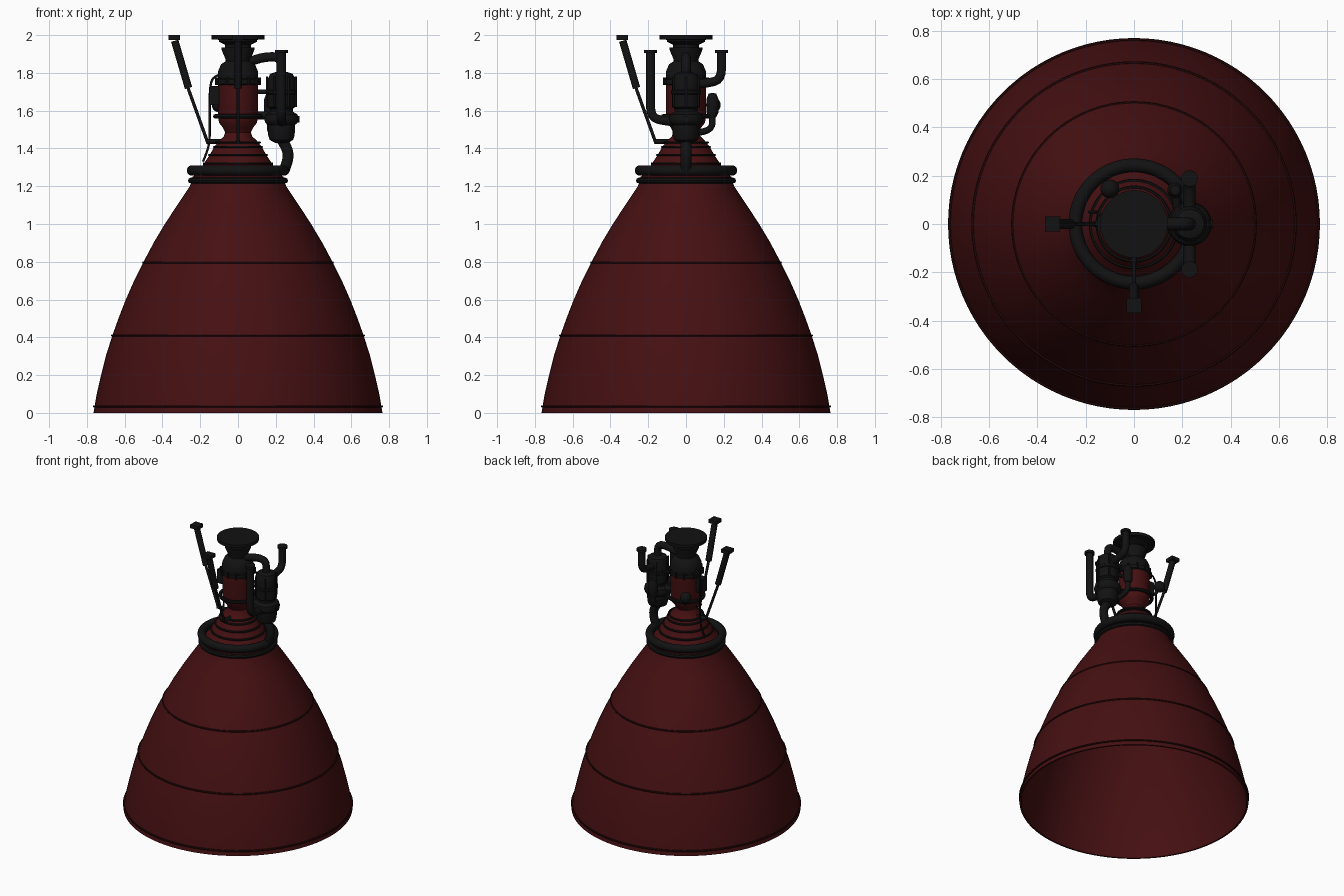
import bpy, bmesh, math
from mathutils import Vector

if "Cube" in bpy.data.objects:
    bpy.data.objects.remove(bpy.data.objects["Cube"])


def material(name, colour):
    m = bpy.data.materials.new(name)
    m.use_nodes = True
    m.diffuse_color = (*colour, 1)
    m.node_tree.nodes["Principled BSDF"].inputs["Base Color"].default_value = (*colour, 1)
    return m


RED = material("deep red", (0.06, 0.005, 0.006))
BLACK = material("soot black", (0.006, 0.006, 0.006))
MAROON = material("seam maroon", (0.022, 0.003, 0.003))


def finish(bm, name, mat, smooth=True):
    bmesh.ops.recalc_face_normals(bm, faces=bm.faces)
    mesh = bpy.data.meshes.new(name)
    bm.to_mesh(mesh)
    bm.free()
    mesh.materials.append(mat)
    ob = bpy.data.objects.new(name, mesh)
    bpy.context.collection.objects.link(ob)
    if smooth:
        bpy.ops.object.select_all(action='DESELECT')
        ob.select_set(True)
        bpy.context.view_layer.objects.active = ob
        bpy.ops.object.shade_smooth_by_angle(angle=math.radians(35))
    return ob


def lathe(name, profile, mat, centre=(0, 0), steps=64):
    """Spin (radius, height) points around a vertical axis."""
    bm = bmesh.new()
    verts = [bm.verts.new((r, 0, z)) for r, z in profile]
    edges = [bm.edges.new(pair) for pair in zip(verts, verts[1:])]
    bmesh.ops.spin(bm, geom=verts + edges, cent=(0, 0, 0), axis=(0, 0, 1),
                   angle=math.tau, steps=steps)
    bmesh.ops.remove_doubles(bm, verts=bm.verts, dist=0.0002)
    bmesh.ops.translate(bm, verts=bm.verts, vec=(*centre, 0))
    return finish(bm, name, mat)


def ring(name, radius, z, thick, mat, steps=64, sides=8, centre=(0, 0)):
    profile = [(radius + thick * math.cos(math.tau * i / sides),
                z + thick * math.sin(math.tau * i / sides)) for i in range(sides + 1)]
    return lathe(name, profile, mat, centre, steps)


def pipe(name, points, radius, mat=BLACK, bend=0.05):
    """Sweep a round tube along a path with rounded corners."""
    pts = [Vector(p) for p in points]
    path = [pts[0]]
    for a, b, c in zip(pts, pts[1:], pts[2:]):
        p = b + (a - b).normalized() * min(bend, (a - b).length / 2)
        q = b + (c - b).normalized() * min(bend, (c - b).length / 2)
        path += [p.lerp(b, t).lerp(b.lerp(q, t), t) for t in (0, .25, .5, .75, 1)]
    path.append(pts[-1])
    curve = bpy.data.curves.new(name, 'CURVE')
    curve.dimensions = '3D'
    curve.bevel_depth = radius
    curve.bevel_resolution = 3
    curve.use_fill_caps = True
    spline = curve.splines.new('POLY')
    spline.points.add(len(path) - 1)
    for sp, p in zip(spline.points, path):
        sp.co = (*p, 1)
    curve.materials.append(mat)
    ob = bpy.data.objects.new(name, curve)
    bpy.context.collection.objects.link(ob)
    return ob


def block(name, centre, size, mat=BLACK):
    bm = bmesh.new()
    bmesh.ops.create_cube(bm, size=1)
    bmesh.ops.scale(bm, verts=bm.verts, vec=size)
    bmesh.ops.translate(bm, verts=bm.verts, vec=centre)
    return finish(bm, name, mat, False)


def ball(name, centre, radius):
    bm = bmesh.new()
    bmesh.ops.create_uvsphere(bm, u_segments=20, v_segments=12, radius=radius)
    bmesh.ops.translate(bm, verts=bm.verts, vec=centre)
    return finish(bm, name, BLACK)


# Hollow bell nozzle and its seams
outer = [(.765, 0), (.748, .1), (.725, .2), (.697, .31), (.665, .41), (.633, .5),
         (.594, .6), (.55, .7), (.5, .8), (.447, .9), (.387, 1), (.322, 1.1), (.255, 1.2)]
inner = [(r - .012, z) for r, z in reversed(outer)]
lathe("bell_nozzle", outer + [(.24, 1.24), (.2, 1.24)] + inner + outer[:1], RED, steps=96)
for i, (r, z) in enumerate([(.763, .035), (.667, .41), (.502, .795)]):
    ring(f"bell_seam_{i}", r, z, .006, MAROON, steps=96, sides=6)

# Upper cone, throat and combustion chamber
lathe("chamber", [(.24, 1.2), (.24, 1.25), (.215, 1.27), (.18, 1.32), (.15, 1.365), (.125, 1.41),
                  (.1, 1.44), (.075, 1.465), (.068, 1.485), (.08, 1.51), (.1, 1.535),
                  (.105, 1.56), (.105, 1.77), (0, 1.77)], RED)
for i, (r, z) in enumerate([(.18, 1.32), (.152, 1.365), (.125, 1.408), (.115, 1.432)]):
    ring(f"cone_band_{i}", r, z, .007, BLACK, sides=6)

# Coolant manifolds
ring("manifold", .243, 1.283, .028, BLACK, sides=14)
ring("lower_manifold", .25, 1.23, .015, BLACK, sides=8)
ring("chamber_band", .12, 1.57, .012, BLACK)

# Injector dome, gimbal neck and mounting plate
lathe("injector_dome", [(.106, 1.735), (.116, 1.74), (.116, 1.765), (.107, 1.77), (.105, 1.81),
                        (.09, 1.845), (.065, 1.862), (.065, 1.87), (.088, 1.925), (.088, 1.935),
                        (.07, 1.935), (.07, 1.95), (.1, 1.965), (.1, 1.975), (.14, 1.978),
                        (.14, 2), (0, 2)], BLACK)
for i in range(12):
    a = math.tau * i / 12
    lathe(f"dome_bolt_{i}", [(0, 1.735), (.008, 1.735), (.008, 1.775), (0, 1.775)], BLACK,
          (.114 * math.cos(a), .114 * math.sin(a)), 8)

# Turbopump
PX = .23
lathe("turbopump", [(0, 1.425), (.035, 1.43), (.062, 1.445), (.07, 1.47), (.072, 1.525),
                    (.085, 1.535), (.092, 1.555), (.085, 1.58), (.06, 1.595), (.06, 1.61),
                    (.073, 1.62), (.073, 1.685), (.08, 1.69), (.08, 1.705), (.073, 1.71),
                    (.073, 1.765), (.06, 1.795), (.03, 1.805), (0, 1.805)], BLACK, (PX, 0), 32)
for i in range(6):
    a = math.tau * i / 6
    pipe(f"pump_rib_{i}", [(PX + .076 * math.cos(a), .076 * math.sin(a), z) for z in (1.62, 1.78)], .006)
pipe("pump_side_port", [(PX, 0, 1.555), (.325, 0, 1.555)], .018)
pipe("pump_support", [(.1, 0, 1.575), (PX, 0, 1.575)], .022)
pipe("pump_upper_support", [(.1, 0, 1.7), (PX, 0, 1.7)], .012)

# Feed pipes with flanges
pipe("discharge_pipe", [(.06, 0, 1.86), (.14, 0, 1.885), (PX, 0, 1.885), (PX, 0, 1.79)], .026, bend=.07)
pipe("exhaust_pipe", [(PX, 0, 1.45), (PX + .035, 0, 1.39), (.265, 0, 1.34), (.243, 0, 1.28)], .03)
for name, side, low in (("front_inlet", -1, 1.555), ("rear_inlet", 1, 1.755)):
    y = side * .188
    pipe(name, [(PX, 0, low - .02), (PX, y * .6, low - .01), (PX, y, low + .01), (PX, y, 1.92)], .025, bend=.06)
    lathe(name + "_flange", [(0, 1.905), (.034, 1.905), (.034, 1.922), (0, 1.922)], BLACK, (PX, y), 20)

# Rear gas bottles and lines
ball("gas_bottle", (-.1, .145, 1.63), .039)
pipe("bottle_line", [(-.1, .145, 1.63), (-.08, .12, 1.57)], .012)
lathe("rear_valve", [(0, 1.56), (.02, 1.565), (.032, 1.59), (.032, 1.66), (.02, 1.69), (0, 1.695)],
      BLACK, (.17, .14), 16)
pipe("rear_valve_line", [(.17, .14, 1.58), (.17, .14, 1.5), (.18, .05, 1.48)], .018)

# Controller box and thin sensor line on the side
block("controller_box", (-.125, 0, 1.68), (.05, .06, .1))
pipe("sensor_line", [(-.1, .03, 1.79), (-.14, .04, 1.77), (-.15, .05, 1.7), (-.15, .05, 1.42),
                     (-.185, .05, 1.33)], .006)

# Two gimbal actuators, one to the side and one to the front
for name, d in (("side", Vector((-1, 0, 0))), ("front", Vector((0, -1, 0)))):
    def at(r, z):
        return d * r + Vector((0, 0, z))
    pipe(name + "_actuator_rod", [at(.16, 1.43), at(.27, 1.735)], .009)
    pipe(name + "_actuator_body", [at(.262, 1.72), at(.335, 1.97)], .021)
    block(name + "_actuator_mount", at(.338, 1.987), (.062, .062, .026))
    pipe(name + "_actuator_bracket", [at(.09, 1.437), at(.168, 1.437)], .013)
